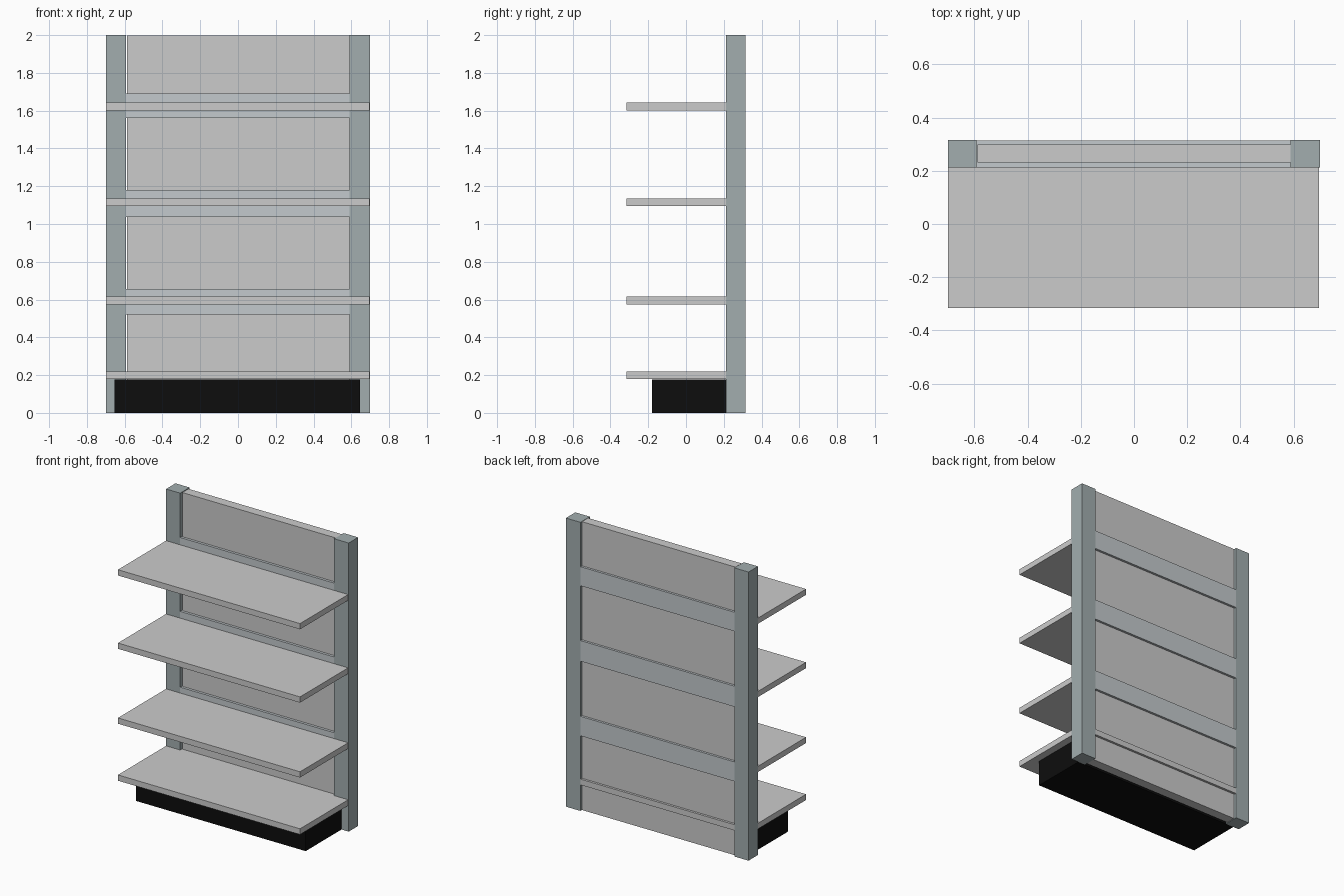
import bpy

if "Cube" in bpy.data.objects:
    bpy.data.objects.remove(bpy.data.objects["Cube"])


def material(name, rgb):
    m = bpy.data.materials.new(name)
    m.diffuse_color = (*rgb, 1)
    m.use_nodes = True
    m.node_tree.nodes["Principled BSDF"].inputs["Base Color"].default_value = m.diffuse_color
    return m


def box(name, x, y, z, mat=None):
    """Box from (min, max) ranges on each axis."""
    size = [r[1] - r[0] for r in (x, y, z)]
    mid = [(r[0] + r[1]) / 2 for r in (x, y, z)]
    bpy.ops.mesh.primitive_cube_add(size=1, location=mid)
    ob = bpy.context.object
    ob.name = name
    ob.scale = size
    bpy.ops.object.transform_apply(location=False, rotation=False, scale=True)
    if mat:
        ob.data.materials.append(mat)
    return ob


post_mat = material("blue_grey", (0.36, 0.42, 0.43))
rail_mat = material("pale_grey", (0.55, 0.59, 0.61))
base_mat = material("black", (0.004, 0.004, 0.004))

FRONT, BACK = 0.212, 0.315   # depth range of the upright frame
INNER = (-0.592, 0.589)      # clear width between the posts

# Upright posts
box("left_post", (-0.70, INNER[0]), (FRONT, BACK), (0, 2), post_mat)
box("right_post", (INNER[1], 0.70), (FRONT, BACK), (0, 2), post_mat)

# Back panel, recessed between the posts
box("back_panel", (-0.588, 0.589), (0.231, 0.298), (0, 1.998))

# Cross rails, flush with the posts front and back
for i, z in enumerate([(0.52, 0.655), (1.037, 1.18), (1.56, 1.692)]):
    box(f"cross_rail_{i + 1}", INNER, (FRONT + 0.001, BACK - 0.001), z, rail_mat)

# Shelves
for i, z in enumerate([0.18, 0.575, 1.094, 1.602]):
    box(f"shelf_{i + 1}", (-0.70, 0.696), (-0.315, FRONT), (z, z + 0.04))

# Rear lip of the lowest shelf, passing through the frame
box("bottom_shelf_lip", INNER, (FRONT, BACK - 0.001), (0.18, 0.22))

# Plinth under the lowest shelf
box("base_plinth", (-0.655, 0.645), (-0.18, FRONT), (0, 0.178), base_mat)
